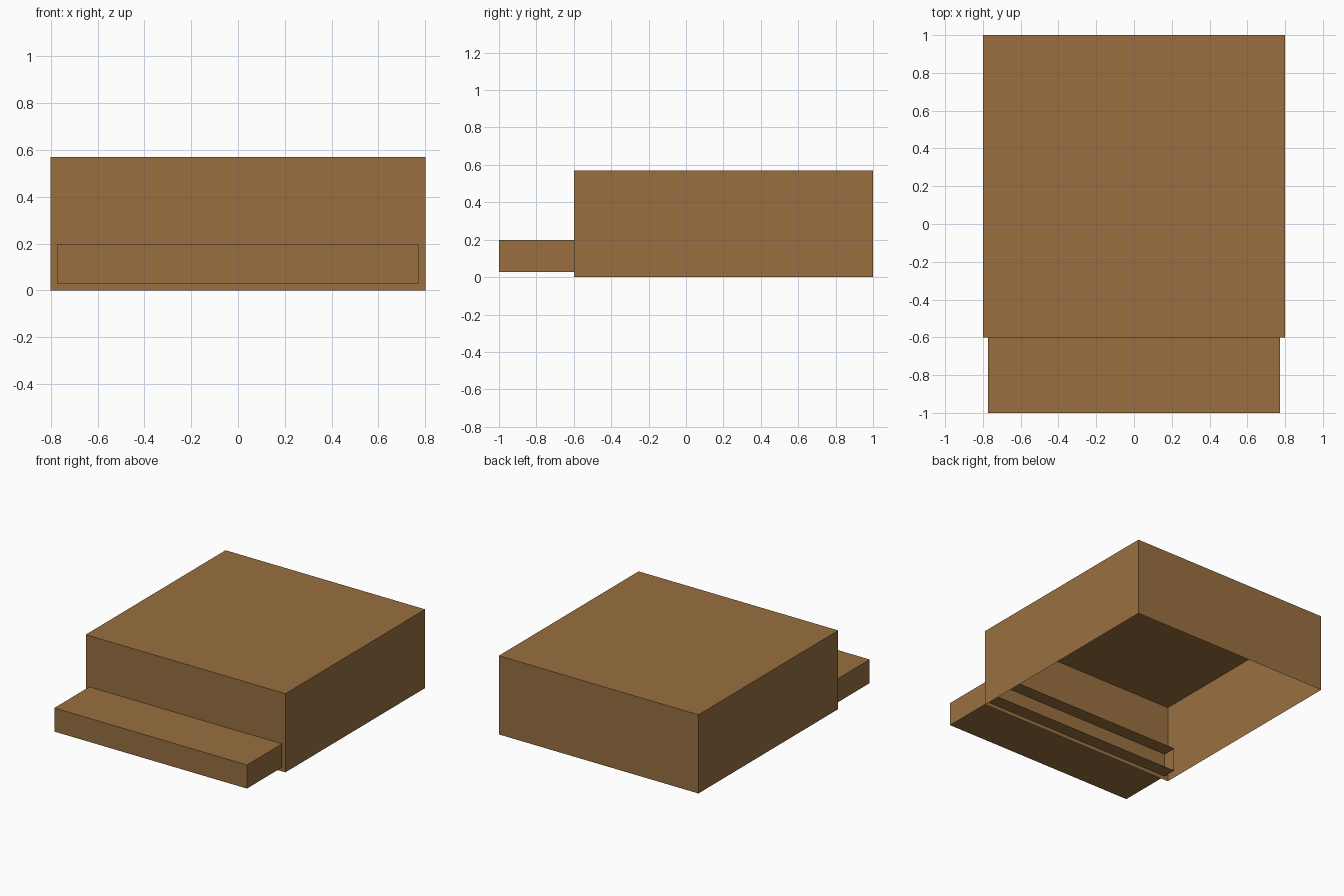
import bpy
import bmesh
from mathutils import Vector

cube = bpy.data.objects.get("Cube")
if cube:
    bpy.data.objects.remove(cube, do_unlink=True)

# Single wood colour
wood = bpy.data.materials.new("brown wood")
wood.use_nodes = True
colour = (0.319, 0.159, 0.051, 1)
wood.diffuse_color = colour
bsdf = next(n for n in wood.node_tree.nodes if n.type == "BSDF_PRINCIPLED")
bsdf.inputs["Base Color"].default_value = colour


def open_box(name, low, high, open_side):
    """Thin-walled box with the face pointing to open_side left out."""
    low, high = Vector(low), Vector(high)
    bm = bmesh.new()
    bmesh.ops.create_cube(bm, size=1)
    for v in bm.verts:
        v.co = (low + high) / 2 + v.co * (high - low)
    bm.normal_update()
    gap = [f for f in bm.faces if f.normal.dot(Vector(open_side)) > 0.9]
    bmesh.ops.delete(bm, geom=gap, context="FACES_ONLY")
    mesh = bpy.data.meshes.new(name)
    bm.to_mesh(mesh)
    bm.free()
    mesh.materials.append(wood)
    obj = bpy.data.objects.new(name, mesh)
    bpy.context.collection.objects.link(obj)
    return obj


# Main case, open underneath
open_box("case", (-0.8, -0.6, 0), (0.8, 1, 0.57), (0, 0, -1))

# Front ledge, pushed through the case front and open at its back
open_box("front_ledge", (-0.772, -1, 0.028), (0.772, -0.5, 0.199), (0, 1, 0))
